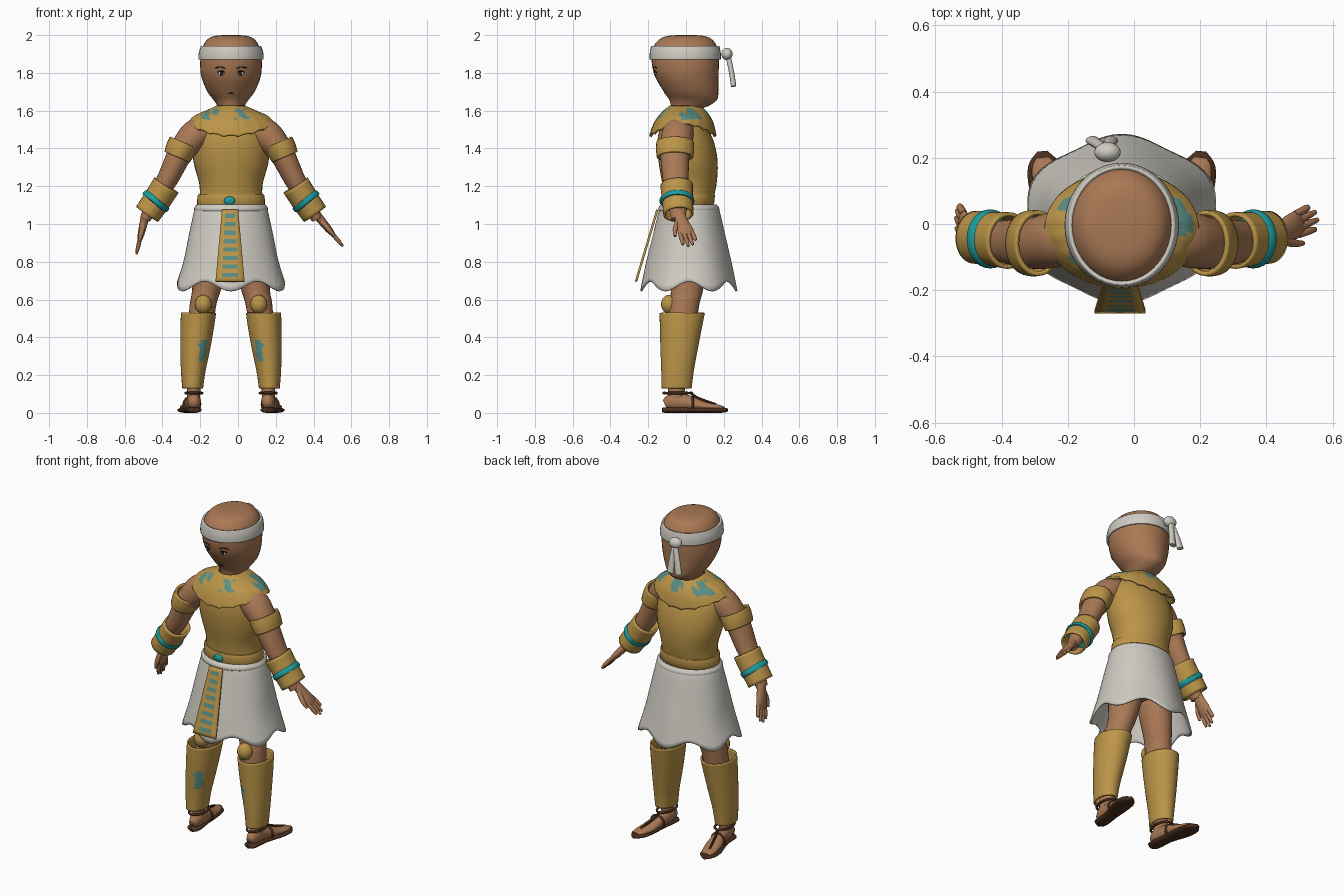
import bpy, bmesh, math
from mathutils import Vector

if "Cube" in bpy.data.objects:
    bpy.data.objects.remove(bpy.data.objects["Cube"])

CX = -0.037  # body centre line


def material(name, r, g, b):
    m = bpy.data.materials.new(name)
    m.use_nodes = True
    m.diffuse_color = (r, g, b, 1)
    node = m.node_tree.nodes["Principled BSDF"]
    node.inputs["Base Color"].default_value = (r, g, b, 1)
    node.inputs["Roughness"].default_value = 0.8
    return m


SKIN = material("warm skin", 0.40, 0.19, 0.09)
GOLD = material("gold", 0.50, 0.30, 0.065)
LINEN = material("white linen", 0.62, 0.60, 0.54)
TEAL = material("teal", 0.012, 0.33, 0.34)
FADED = material("faded teal", 0.10, 0.27, 0.23)
LEATHER = material("dark leather", 0.07, 0.03, 0.014)
DARK = material("dark paint", 0.02, 0.012, 0.008)


def finish(name, bm, mats, rule=None, thick=0, angle=40):
    bmesh.ops.recalc_face_normals(bm, faces=bm.faces)
    me = bpy.data.meshes.new(name)
    if rule:
        for f in bm.faces:
            f.material_index = int(rule(f.calc_center_median()))
    bm.to_mesh(me)
    bm.free()
    for m in mats:
        me.materials.append(m)
    ob = bpy.data.objects.new(name, me)
    bpy.context.collection.objects.link(ob)
    if thick:
        mod = ob.modifiers.new("thickness", "SOLIDIFY")
        mod.thickness = thick
        mod.offset = 0
    bpy.ops.object.select_all(action="DESELECT")
    ob.select_set(True)
    bpy.context.view_layer.objects.active = ob
    bpy.ops.object.shade_smooth_by_angle(angle=math.radians(angle))
    return ob


def smooth_path(keys, sub):
    """Catmull-Rom through rows of x, y, z, radius u, radius v."""
    out = []
    for i in range(len(keys) - 1):
        p = [keys[min(max(i + k, 0), len(keys) - 1)] for k in (-1, 0, 1, 2)]
        for j in range(sub):
            t = j / sub
            out.append([b + t * (c - a) / 2 + t * t * (a - 2.5 * b + 2 * c - d / 2)
                        + t ** 3 * (1.5 * (b - c) + (d - a) / 2) for a, b, c, d in zip(*p)])
    return out + [list(keys[-1])]


def loft(name, keys, mats, s=1, n=28, sub=4, flat=False, caps=True, warp=None, **kw):
    """Elliptical rings along a path; x is measured from the centre line."""
    path = smooth_path(keys, sub)
    cs = [Vector((CX + s * p[0], p[1], p[2])) for p in path]
    bm = bmesh.new()
    rings = []
    for i, (c, p) in enumerate(zip(cs, path)):
        t = Vector((0, 0, 1)) if flat else (cs[min(i + 1, len(cs) - 1)] - cs[max(i - 1, 0)]).normalized()
        ref = Vector((0, 0, 1)) if abs(t.y) > 0.75 else Vector((0, 1, 0))
        v = (ref - t * ref.dot(t)).normalized()
        u = v.cross(t)
        ring = []
        for k in range(n):
            a = math.tau * k / n
            co = c + u * (p[3] * math.cos(a)) + v * (p[4] * math.sin(a))
            if warp:
                co = warp(co, c, a, i / (len(cs) - 1))
            ring.append(bm.verts.new(co))
        rings.append(ring)
    for r0, r1 in zip(rings, rings[1:]):
        for k in range(n):
            bm.faces.new((r0[k], r0[(k + 1) % n], r1[(k + 1) % n], r1[k]))
    if caps:
        bm.faces.new(rings[0])
        bm.faces.new(rings[-1])
    return finish(name, bm, mats, **kw)


def ellipsoid(name, loc, size, mat):
    bm = bmesh.new()
    bmesh.ops.create_uvsphere(bm, u_segments=20, v_segments=12, radius=1)
    for v in bm.verts:
        v.co = Vector(a * b for a, b in zip(v.co, size)) + Vector(loc) + Vector((CX, 0, 0))
    return finish(name, bm, [mat], angle=60)


# Head and neck
loft("head", [(0, -.005, 1.56, .068, .072), (0, 0, 1.605, .066, .078), (0, .025, 1.63, .075, .105),
              (0, .038, 1.66, .095, .128), (0, .027, 1.70, .125, .144), (0, .004, 1.78, .157, .168),
              (0, -.004, 1.86, .163, .178), (0, -.004, 1.93, .153, .172), (0, -.002, 1.975, .127, .142),
              (0, 0, 1.995, .09, .1), (0, 0, 2.0, .04, .045)], [SKIN], n=36, flat=True, angle=70)
loft("headband", [(0, -.004, 1.87, .167, .183), (0, -.004, 1.905, .165, .182), (0, -.004, 1.94, .154, .175)],
     [LINEN], n=40, flat=True, caps=False, thick=.012)
ellipsoid("headband_knot", (-.043, .217, 1.9), (.04, .03, .032), LINEN)
for side, dx in (("left", .01), ("right", -.045)):
    loft(side + "_headband_tail", [(-.043, .22, 1.9, .014, .014), (-.043 + dx * .6, .24, 1.81, .018, .014),
                                   (-.043 + dx, .252, 1.73, .022, .014)], [LINEN], n=14)

# Face
for side, s in (("left", 1), ("right", -1)):
    ellipsoid(side + "_eye", (s * .052, -.161, 1.797), (.017, .006, .010), LINEN)
    ellipsoid(side + "_pupil", (s * .05, -.165, 1.797), (.009, .005, .010), DARK)
    loft(side + "_eyelid", [(s * .034, -.167, 1.803, .003, .003), (s * .052, -.166, 1.81, .004, .004),
                            (s * .072, -.157, 1.802, .003, .003)], [DARK], n=8)
    loft(side + "_eyebrow", [(s * .03, -.172, 1.823, .003, .003), (s * .055, -.166, 1.832, .004, .004),
                             (s * .083, -.154, 1.825, .003, .003)], [DARK], n=8)
ellipsoid("mouth", (0, -.109, 1.692), (.013, .006, .005), DARK)

# Tunic, belt and buckle
loft("tunic", [(0, .01, 1.09, .172, .123), (0, .018, 1.2, .166, .142), (0, .012, 1.32, .197, .156),
               (0, 0, 1.42, .205, .152), (0, -.01, 1.5, .19, .13), (0, -.01, 1.56, .13, .1),
               (0, -.005, 1.6, .07, .07)], [GOLD], n=36, flat=True)
loft("belt", [(0, .01, 1.095, .175, .13), (0, .011, 1.102, .18, .137), (0, .013, 1.15, .177, .14),
              (0, .014, 1.157, .17, .135)], [GOLD], n=36, flat=True, sub=2)
ellipsoid("belt_gem", (-.008, -.127, 1.123), (.03, .014, .023), TEAL)


# Collar with a scalloped rim and worn painted patches
def collar_warp(co, c, a, k):
    co.z += k * k * (.03 - .065 * math.sin(a) ** 2 + .009 * abs(math.sin(9 * a)))
    return co


def collar_paint(c):
    a = math.atan2(c.y, c.x - CX)
    spot = math.sin(5 * a + 1) + .6 * math.sin(13 * a + c.z * 90)
    return 1.55 < c.z < 1.606 and spot > (.1 if c.y > 0 else .55)


loft("collar", [(0, -.005, 1.622, .07, .078), (0, -.008, 1.592, .13, .115), (0, -.012, 1.55, .195, .15),
                (0, -.017, 1.495, .23, .172)], [GOLD, FADED], n=72, sub=5, flat=True, caps=False,
     warp=collar_warp, rule=collar_paint, thick=.012)


# Kilt with a wavy hem
def kilt_warp(co, c, a, k):
    lobe = math.cos(6 * (a + math.pi / 2))
    co.z -= k ** 4 * .026 * lobe
    co.x = c.x + (co.x - c.x) * (1 + .035 * k * k * lobe)
    co.y = c.y + (co.y - c.y) * (1 + .035 * k * k * lobe)
    return co


loft("kilt", [(0, .015, 1.095, .175, .138), (0, .017, 1.07, .19, .155), (0, .016, .93, .222, .188),
              (0, .015, .8, .25, .218), (0, .015, .67, .29, .244)], [LINEN], n=72, flat=True,
     caps=False, warp=kilt_warp, thick=.01)
loft("kilt_waistband", [(0, .015, 1.07, .188, .155), (0, .015, 1.083, .19, .156), (0, .015, 1.1, .178, .143)],
     [LINEN], n=36, flat=True, caps=False, thick=.01)

# Front panel with painted bars
bm = bmesh.new()
rows = []
for i in range(18):
    t = i / 17
    half = .043 + .034 * t
    rows.append([bm.verts.new((CX - .005 + f * half, -.152 - .113 * t, 1.075 - .38 * t))
                 for f in (-1, -.58, .58, 1)])
for i in range(17):
    for j in range(3):
        face = bm.faces.new((rows[i][j], rows[i][j + 1], rows[i + 1][j + 1], rows[i + 1][j]))
        face.material_index = int(j == 1 and i % 2 == 1)
finish("front_panel", bm, [GOLD, FADED], thick=.012)

# Hips
loft("hips", [(0, .01, .82, .07, .07), (0, .01, .88, .15, .11), (0, .01, 1.0, .165, .125),
              (0, .01, 1.08, .16, .12)], [SKIN], flat=True)


def greave_paint(c):
    dx = abs(c.x - CX) - .153
    return c.y < -.09 and abs(dx) < .018 and .28 < c.z + dx < .385


def strap(name, loc, size, s, axis_y=False):
    x, y, z = loc
    ring = []
    for k in range(25):
        a = math.tau * k / 24
        p, q = size[0] * math.cos(a), size[1] * math.sin(a)
        ring.append((x + p, y, z + q, .007, .007) if axis_y else (x + p, y + q, z, .007, .007))
    loft(name, ring, [LEATHER], s=s, n=8, sub=1, caps=False, angle=80)


for side, s in (("left", 1), ("right", -1)):
    # Legs
    loft(side + "_leg", [(.095, .01, .93, .09, .1), (.108, .01, .8, .092, .1), (.13, .005, .65, .076, .085),
                         (.15, -.012, .56, .07, .08), (.17, -.03, .35, .06, .07), (.196, -.05, .13, .036, .045),
                         (.197, -.05, .05, .034, .042)], [SKIN], s=s, flat=True)
    loft(side + "_greave", [(.172, -.02, .53, .088, .115), (.18, -.028, .44, .083, .105),
                            (.19, -.037, .33, .073, .093), (.2, -.045, .22, .06, .081),
                            (.203, -.05, .13, .05, .075)], [GOLD, FADED], s=s, n=40, sub=6, flat=True,
         caps=False, rule=greave_paint, thick=.01)
    ellipsoid(side + "_knee_guard", (s * .147, -.09, .575), (.045, .042, .05), GOLD)

    # Feet and sandals
    loft(side + "_foot", [(.195, -.112, .045, .022, .025), (.196, -.07, .06, .036, .046),
                          (.2, 0, .055, .037, .042), (.218, .1, .036, .045, .023),
                          (.234, .17, .03, .038, .014), (.238, .2, .026, .02, .008)], [SKIN], s=s, n=20, angle=70)
    loft(side + "_sandal_sole", [(.195, -.125, .015, .015, .012), (.195, -.1, .015, .04, .015),
                                 (.205, 0, .015, .039, .015), (.226, .11, .015, .053, .015),
                                 (.236, .18, .015, .047, .015), (.24, .22, .015, .015, .01)],
         [LEATHER], s=s, n=20, angle=70)
    strap(side + "_ankle_strap", (.197, -.043, .105), (.044, .075), s)
    strap(side + "_instep_strap", (.207, .035, .045), (.043, .04), s, True)
    loft(side + "_sandal_thong", [(.2, .03, .1, .007, .007), (.21, .07, .075, .008, .008),
                                  (.235, .16, .045, .006, .006)], [LEATHER], s=s, n=8)

    # Arms with bands and bracers
    loft(side + "_arm", [(.13, -.035, 1.5, .07, .075), (.19, -.045, 1.47, .082, .085),
                         (.265, -.058, 1.38, .067, .078), (.335, -.055, 1.24, .056, .068),
                         (.4, -.046, 1.13, .045, .053), (.455, -.04, 1.025, .028, .038)], [SKIN], s=s)
    loft(side + "_arm_band", [(.252, -.058, 1.432, .07, .092), (.268, -.058, 1.395, .072, .094),
                              (.285, -.058, 1.355, .066, .09)], [GOLD], s=s, caps=False, thick=.014)
    loft(side + "_bracer", [(.342, -.05, 1.205, .07, .08), (.39, -.045, 1.13, .068, .076),
                            (.444, -.04, 1.052, .065, .074)], [GOLD], s=s, caps=False, thick=.012)
    loft(side + "_bracer_ring", [(.386, -.045, 1.136, .068, .076), (.391, -.045, 1.13, .08, .088),
                                 (.403, -.045, 1.112, .08, .088), (.408, -.045, 1.106, .068, .076)],
         [TEAL], s=s, sub=2)

    # Hands
    wrist = Vector((.452, -.035, 1.05))
    tip = Vector((.59, .025, .885)) if s > 0 else Vector((.5, .03, .845))
    d = tip - wrist
    w = (Vector((0, 1, 0)) - d * (d.y / d.length_squared)).normalized()
    row = lambda f, off, ru, rv: (*(wrist + d * f + w * off), ru, rv)
    loft(side + "_palm", [row(0, 0, .024, .03), row(.25, 0, .021, .034), row(.5, 0, .018, .042),
                          row(.66, 0, .01, .036)], [SKIN], s=s, n=20, angle=70)
    for i, reach in enumerate((.92, 1, .98, .86)):
        off = (i - 1.5) * .021
        loft(f"{side}_finger_{i + 1}", [row(.55, off, .011, .011), row(.8, off * 1.1, .011, .011),
                                        row(reach, off * 1.2, .006, .007)], [SKIN], s=s, n=10, angle=70)
    loft(side + "_thumb", [row(.2, -.022, .014, .014), row(.42, -.05, .013, .013),
                           row(.62, -.062, .007, .007)], [SKIN], s=s, n=10, angle=70)
